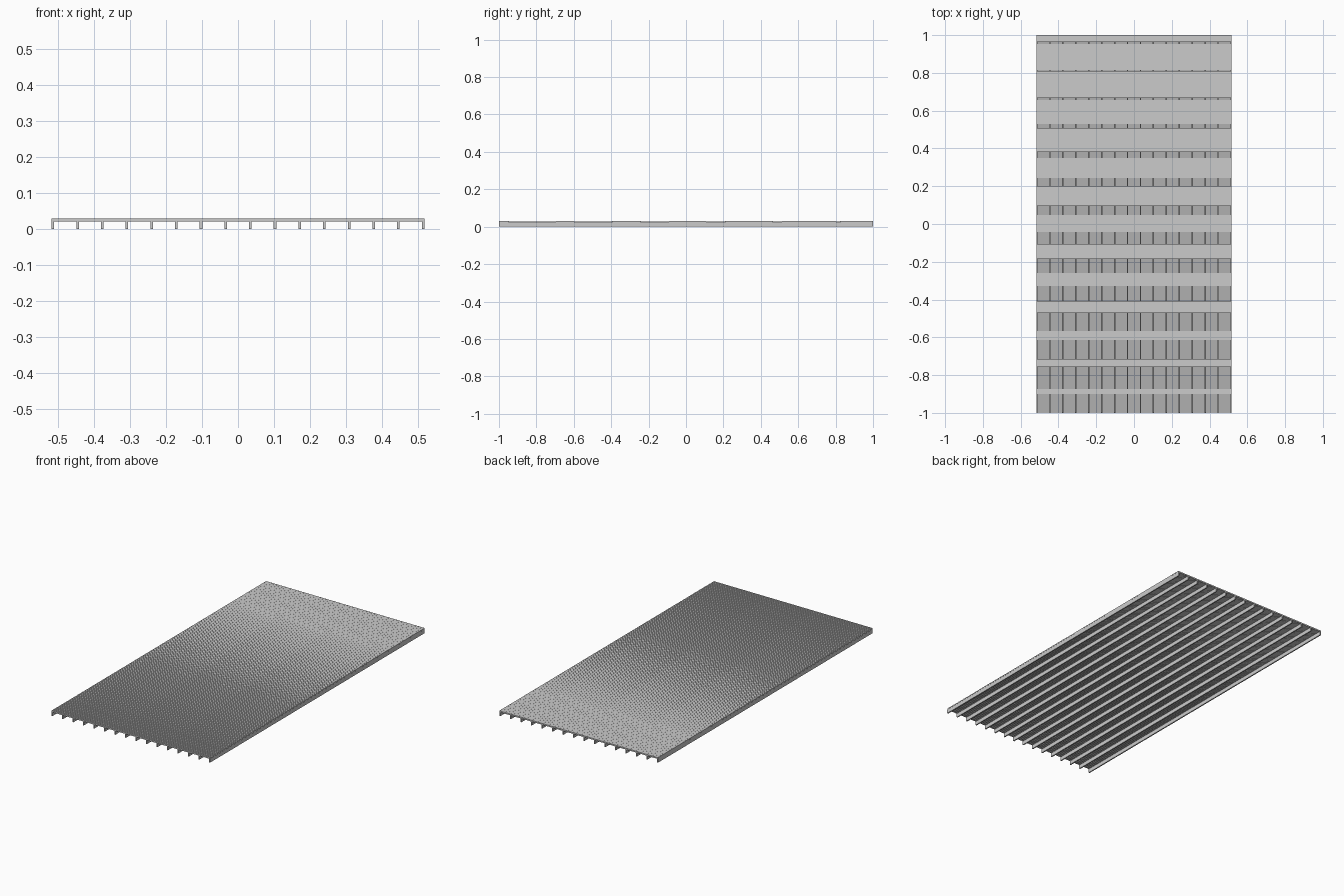
import bpy
import bmesh
from mathutils import Matrix

if "Cube" in bpy.data.objects:
    bpy.data.objects.remove(bpy.data.objects["Cube"])

HALF_X, HALF_Y = 0.517, 1.0
RIB_TOP, TOP = 0.022, 0.030
RIBS, WIRES = 16, 371


def add_box(bm, x0, x1, y0, y1, z0, z1):
    centre = Matrix.Translation(((x0 + x1) / 2, (y0 + y1) / 2, (z0 + z1) / 2))
    size = Matrix.Diagonal((x1 - x0, y1 - y0, z1 - z0, 1))
    bmesh.ops.create_cube(bm, size=1, matrix=centre @ size)


def finish(bm, name):
    mesh = bpy.data.meshes.new(name)
    bm.to_mesh(mesh)
    bm.free()
    ob = bpy.data.objects.new(name, mesh)
    bpy.context.collection.objects.link(ob)
    return ob


# Support ribs running the length of the panel
bm = bmesh.new()
rib_w = 0.007
step = (2 * HALF_X - rib_w) / (RIBS - 1)
for i in range(RIBS):
    x = -HALF_X + i * step
    add_box(bm, x, x + rib_w, -HALF_Y, HALF_Y, 0, RIB_TOP)
finish(bm, "support_ribs")

# Fine cross wires on top, slots narrowing gradually towards the back
bm = bmesh.new()
pitch = 2 * HALF_Y / WIRES
for i in range(WIRES):
    y = -HALF_Y + i * pitch
    fill = min(0.97, 0.57 + 0.24 * (y + HALF_Y))
    mid = y + pitch / 2
    half = pitch * fill / 2
    add_box(bm, -HALF_X, HALF_X, mid - half, mid + half, RIB_TOP, TOP)
finish(bm, "screen_wires")
